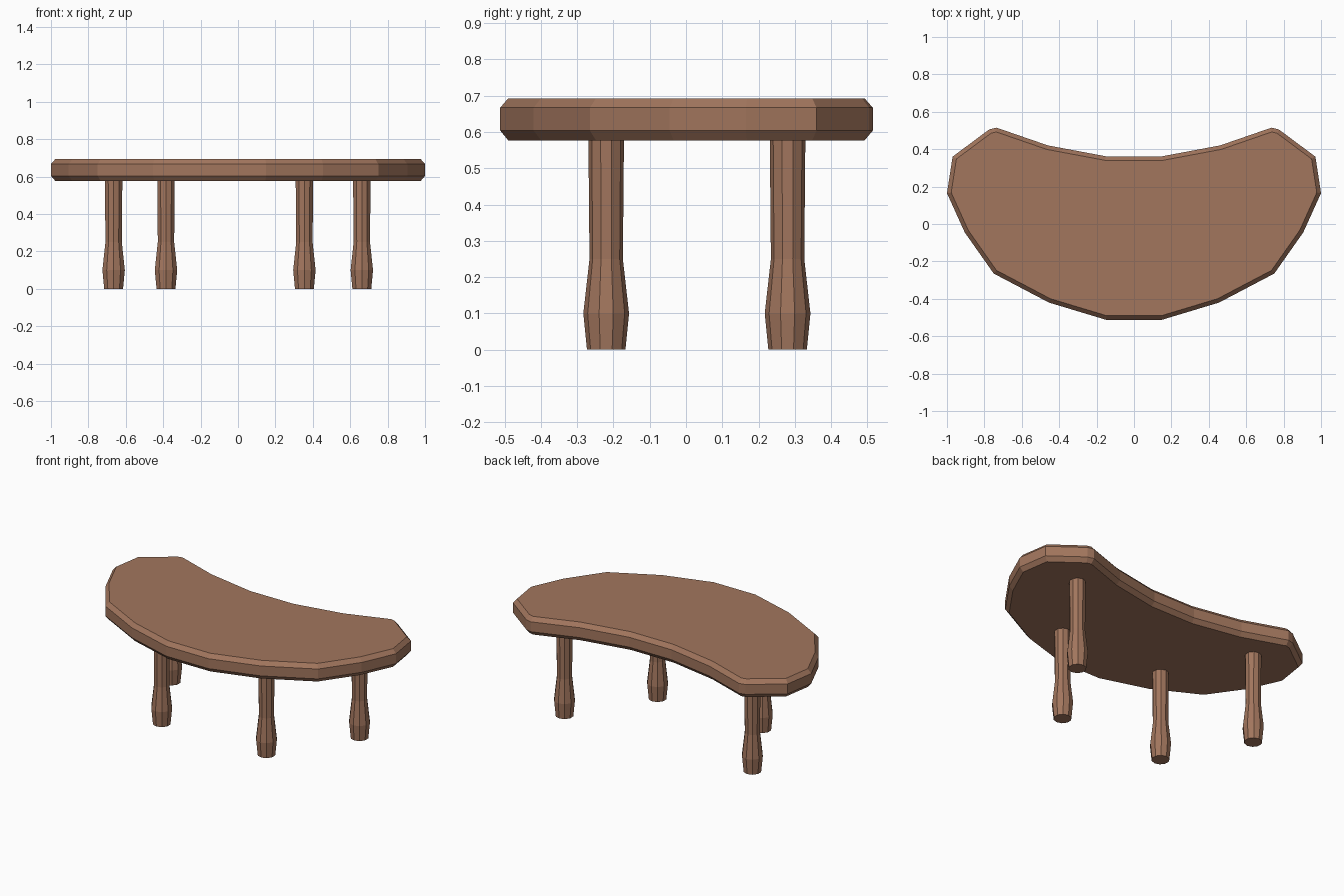
import bpy, bmesh, math
from mathutils import Vector

if "Cube" in bpy.data.objects:
    bpy.data.objects.remove(bpy.data.objects["Cube"])

wood = bpy.data.materials.new("brown_wood")
wood.diffuse_color = (0.36, 0.18, 0.11, 1)
wood.use_nodes = True
wood.node_tree.nodes["Principled BSDF"].inputs["Base Color"].default_value = wood.diffuse_color


def loft(name, rings):
    """Skin a stack of equal-length counter-clockwise rings and cap both ends."""
    bm = bmesh.new()
    vs = [[bm.verts.new(p) for p in ring] for ring in rings]
    n = len(vs[0])
    for low, high in zip(vs, vs[1:]):
        for i in range(n):
            j = (i + 1) % n
            bm.faces.new((low[i], low[j], high[j], high[i]))
    bm.faces.new(vs[0][::-1])
    bm.faces.new(vs[-1])
    mesh = bpy.data.meshes.new(name)
    bm.to_mesh(mesh)
    bm.free()
    mesh.materials.append(wood)
    obj = bpy.data.objects.new(name, mesh)
    bpy.context.collection.objects.link(obj)
    return obj


def inset(points, d):
    """Move every outline edge inward by d."""
    out = []
    for i, p in enumerate(points):
        a = (p - points[i - 1]).normalized()
        b = (points[(i + 1) % len(points)] - p).normalized()
        na, nb = Vector((-a.y, a.x)), Vector((-b.y, b.x))
        out.append(p + (na + nb) * d / (1 + na.dot(nb)))
    return out


# Kidney-shaped top with chamfered rims
half = [(0.15, -0.512), (0.455, -0.42), (0.75, -0.265), (0.905, -0.045), (1.0, 0.165),
        (0.97, 0.36), (0.775, 0.505), (0.735, 0.515), (0.46, 0.42), (0.15, 0.362)]
outline = [Vector(p) for p in half] + [Vector((-x, y)) for x, y in reversed(half)]
rings = []
for z, d in ((0.577, 0.022), (0.604, 0), (0.667, 0), (0.693, 0.022)):
    rings.append([(p.x, p.y, z) for p in inset(outline, d)])
loft("table_top", rings)

# Turned ten-sided legs
profile = [(0.053, 0), (0.063, 0.10), (0.046, 0.25), (0.049, 0.58)]
legs = {"front_left_leg": (-0.385, -0.22), "front_right_leg": (0.355, -0.22),
        "back_left_leg": (-0.665, 0.28), "back_right_leg": (0.662, 0.28)}
for name, (x, y) in legs.items():
    angles = [math.pi / 2 + i * math.tau / 10 for i in range(10)]
    leg = loft(name, [[(r * math.cos(a), r * math.sin(a), z) for a in angles]
                      for r, z in profile])
    leg.location = (x, y, 0)
